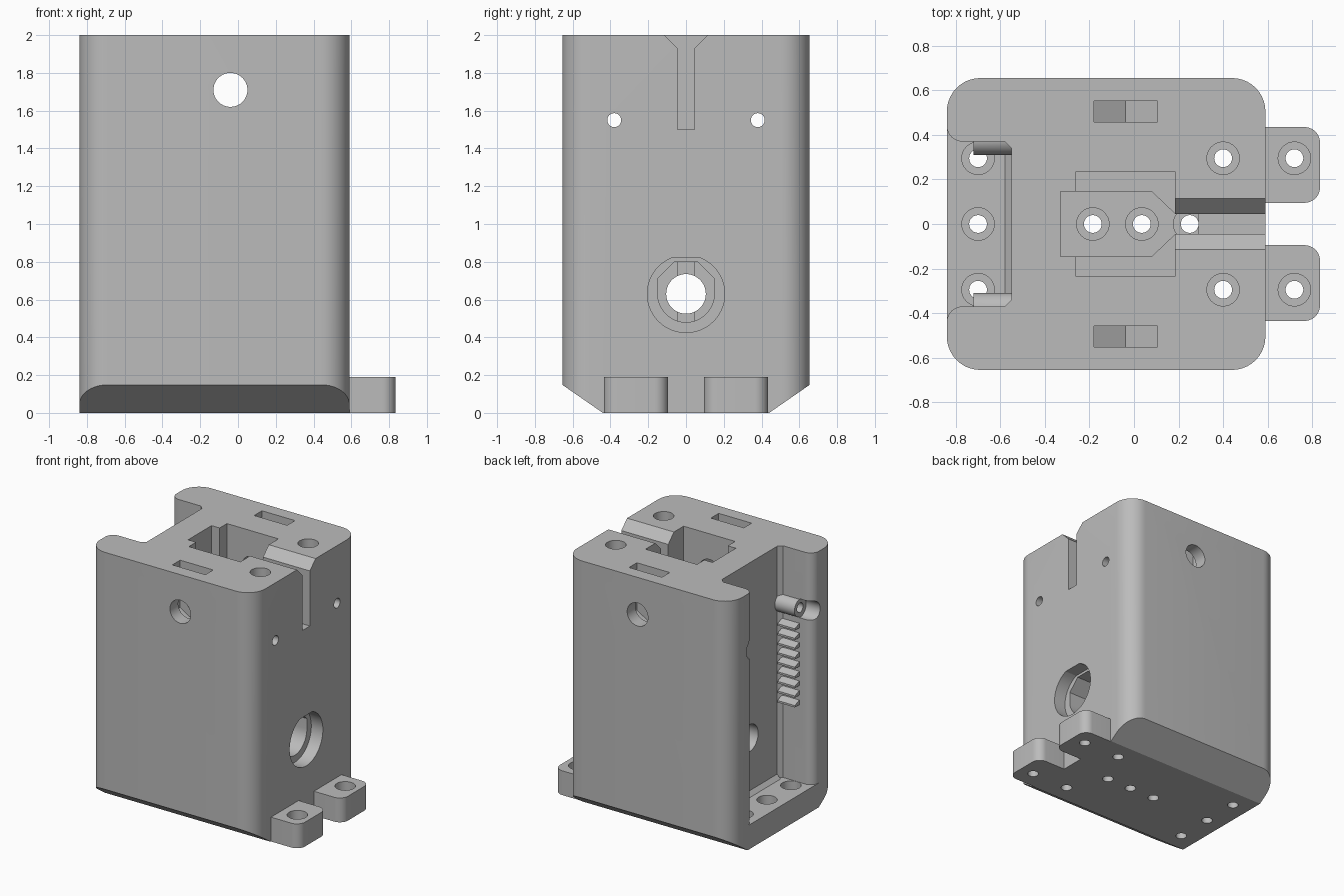
import bpy, bmesh, math
from mathutils import Vector

old = bpy.data.objects.get("Cube")
if old:
    bpy.data.objects.remove(old, do_unlink=True)

grey = bpy.data.materials.new("matte_grey")
grey.use_nodes = True
color = (0.5, 0.5, 0.5, 1)
grey.diffuse_color = color
grey.node_tree.nodes["Principled BSDF"].inputs["Base Color"].default_value = color


def prism(name, pts, axis, lo, hi):
    """Extrude a 2D outline along an axis: z uses (x, y), x uses (y, z), y uses (x, z)."""
    place = {"z": lambda a, b, c: (a, b, c), "x": lambda a, b, c: (c, a, b),
             "y": lambda a, b, c: (a, c, b)}[axis]
    bm = bmesh.new()
    face = bm.faces.new([bm.verts.new(place(a, b, lo)) for a, b in pts])
    top = bmesh.ops.extrude_face_region(bm, geom=[face])["geom"]
    bmesh.ops.translate(bm, vec=Vector(place(0, 0, hi - lo)),
                        verts=[g for g in top if isinstance(g, bmesh.types.BMVert)])
    bmesh.ops.recalc_face_normals(bm, faces=bm.faces)
    mesh = bpy.data.meshes.new(name)
    bm.to_mesh(mesh)
    bm.free()
    mesh.materials.append(grey)
    ob = bpy.data.objects.new(name, mesh)
    bpy.context.scene.collection.objects.link(ob)
    return ob


def arc(cx, cy, r, start, end, steps=10):
    return [(cx + r * math.cos(math.radians(start + (end - start) * i / steps)),
             cy + r * math.sin(math.radians(start + (end - start) * i / steps)))
            for i in range(steps + 1)]


def circle(cx, cy, r, steps=40):
    return arc(cx, cy, r, 0, 360, steps)[:-1]


def rect(x0, x1, y0, y1):
    return [(x0, y0), (x1, y0), (x1, y1), (x0, y1)]


def mirrored(half):
    """Close an outline of upper-half points with its reflection."""
    return half + [(x, -y) for x, y in reversed(half)]


def combine(target, tool, operation="DIFFERENCE"):
    mod = target.modifiers.new("combine", "BOOLEAN")
    mod.operation, mod.object, mod.solver = operation, tool, "EXACT"
    graph = bpy.context.evaluated_depsgraph_get()
    mesh = bpy.data.meshes.new_from_object(target.evaluated_get(graph))
    target.modifiers.clear()
    target.data = mesh
    bpy.data.objects.remove(tool, do_unlink=True)


def cut(pts, axis, lo, hi):
    combine(body, prism("cutter", pts, axis, lo, hi))


def add(pts, axis, lo, hi):
    combine(body, prism("addition", pts, axis, lo, hi), "UNION")


# Main block with rounded upright edges and bevelled underside
body = prism("housing_block", mirrored(arc(0.44, 0.505, 0.15, 0, 90)
             + arc(-0.69, 0.505, 0.15, 90, 180)), "z", 0, 2)
hull = [(-0.44, 0), (0.44, 0), (0.7, 0.18), (0.7, 2.1), (-0.7, 2.1), (-0.7, 0.18)]
combine(body, prism("hull", hull, "x", -1, 1), "INTERSECT")

# Mounting feet
for s in (-1, 1):
    foot = [(0.5, 0.095)] + arc(0.765, 0.165, 0.07, -90, 0) \
        + arc(0.765, 0.365, 0.07, 0, 90) + [(0.5, 0.435)]
    add([(x, s * y) for x, y in foot], "z", 0, 0.19)

# Open channel at the left end with flared mouth
channel = [(-0.9, 0.44)] + arc(-0.77, 0.44, 0.07, 180, 270) \
    + [(-0.58, 0.37), (-0.55, 0.34)]
cut(mirrored(channel), "z", 0.19, 2.1)
add([(-0.58, 0.19), (-0.55, 0.22), (-0.52, 0.22), (-0.52, 0.17), (-0.58, 0.17)], "y", -0.34, 0.34)

# Central shaft, wide upper pocket and tensioning slit
cut(mirrored([(0.29, 0.045), (0.185, 0.045), (0.08, 0.145), (-0.33, 0.145)]), "z", 0.19, 2.1)
cut(rect(-0.26, 0.185, -0.235, 0.235), "z", 1.42, 2.1)
slit = [(0.045, 1.5), (0.045, 1.93), (0.115, 2.0), (0.115, 2.1)]
cut(slit + [(-y, z) for y, z in reversed(slit)], "x", 0.185, 0.7)

# Large axle bore with flat-topped seats
flat = math.degrees(math.asin(0.19 / 0.205))
cut(arc(0, 0.63, 0.205, 180 - flat, 360 + flat, 40), "x", 0.49, 0.7)
cut(arc(0, 0.63, 0.15, 180, 360, 24) + [(0.15, 0.71), (0.06, 0.8), (-0.06, 0.8), (-0.15, 0.71)],
    "x", 0.2, 0.55)
cut(circle(0, 0.63, 0.105), "x", -0.7, 0.3)

# Cross bolt bore with captive nut slots
cut(circle(-0.04, 1.71, 0.09), "y", -0.8, 0.8)
for s in (-1, 1):
    cut([(-0.18, 2.1), (-0.18, 1.63), (-0.038, 1.545), (0.105, 1.63), (0.105, 2.1)],
        "y", s * 0.505 - 0.048, s * 0.505 + 0.048)

# Guide tubes with ribs below on the channel walls
for s in (-1, 1):
    add(circle(s * 0.38, 1.55, 0.07), "x", -0.72, -0.52)
    for i in range(9):
        z = 1.44 - 0.075 * i
        add([(s * 0.39, z), (s * 0.315, z - 0.03), (s * 0.315, z - 0.045), (s * 0.39, z - 0.045)],
            "x", -0.72, -0.57)
    cut(circle(s * 0.38, 1.55, 0.075), "x", -0.9, -0.72)
    cut(circle(s * 0.38, 1.55, 0.037, 24), "x", -0.9, 0.7)

# Countersunk screw holes: position and top of the wide bore
holes = [(x, 0, 0.4 if x < 0.2 else 0.19) for x in (-0.7, -0.185, 0.035, 0.25)]
for s in (-1, 1):
    holes += [(-0.7, s * 0.295, 0.25), (0.4, s * 0.295, 2.1), (0.72, s * 0.295, 0.25)]
for x, y, top in holes:
    cut(circle(x, y, 0.073, 32), "z", 0.11, top)
    cut(circle(x, y, 0.04, 24), "z", -0.1, 0.2)

# Smooth curved walls, keep edges crisp
for poly in body.data.polygons:
    poly.material_index = 0
bpy.ops.object.select_all(action="DESELECT")
body.select_set(True)
bpy.context.view_layer.objects.active = body
bpy.ops.object.shade_smooth_by_angle(angle=math.radians(25))
